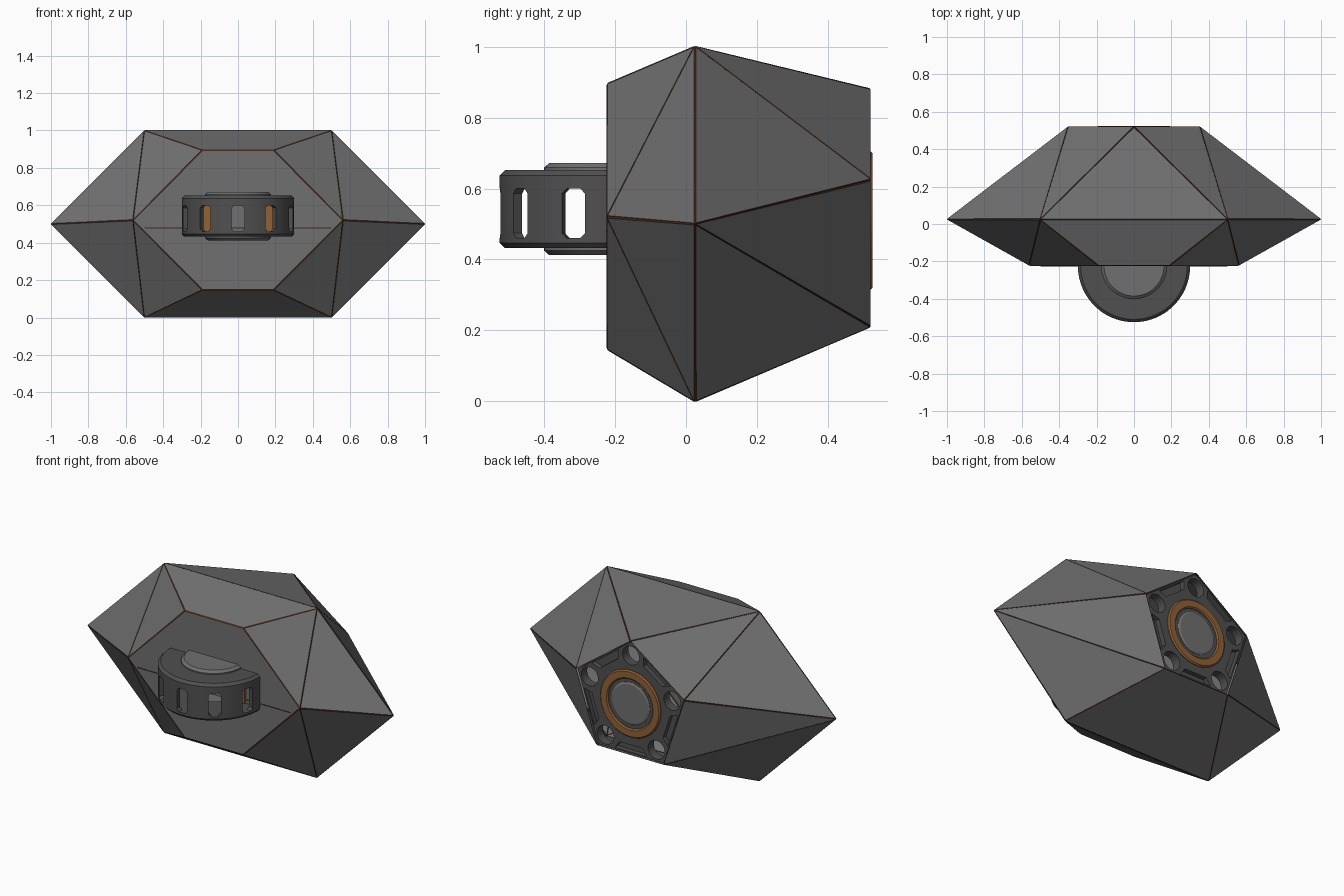
import bpy, bmesh
from math import sin, cos, pi, radians
from mathutils import Matrix, Vector

if "Cube" in bpy.data.objects:
    bpy.data.objects.remove(bpy.data.objects["Cube"])


def material(name, rgb):
    m = bpy.data.materials.new(name)
    m.diffuse_color = (*rgb, 1)
    m.use_nodes = True
    m.node_tree.nodes["Principled BSDF"].inputs["Base Color"].default_value = m.diffuse_color
    return m


COPPER = material("copper", (0.28, 0.12, 0.04))
SEAM = material("seam_brown", (0.06, 0.02, 0.012))
DARK = material("dark_grey", (0.08, 0.08, 0.08))
SHELL = material("shell_grey", (0.16, 0.16, 0.16))


def make(name, bm, mats=(), smooth=False):
    me = bpy.data.meshes.new(name)
    bm.to_mesh(me)
    bm.free()
    for m in mats:
        me.materials.append(m)
    ob = bpy.data.objects.new(name, me)
    bpy.context.collection.objects.link(ob)
    if smooth:
        for p in me.polygons:
            p.use_smooth = True
        me.set_sharp_from_angle(angle=radians(25))
    return ob


def lathe(name, profile, matrix, mat, n=60):
    """Revolve a closed (radius, height) profile around local z."""
    bm = bmesh.new()
    rings = [[bm.verts.new((r * cos(2 * pi * i / n), r * sin(2 * pi * i / n), z))
              for r, z in profile] for i in range(n)]
    k = len(profile)
    for i in range(n):
        a, b = rings[i], rings[(i + 1) % n]
        for j in range(k):
            l = (j + 1) % k
            if profile[j][0] or profile[l][0]:
                bm.faces.new((a[j], b[j], b[l], a[l]))
    bmesh.ops.remove_doubles(bm, verts=bm.verts, dist=1e-5)
    bmesh.ops.recalc_face_normals(bm, faces=bm.faces)
    bm.transform(matrix)
    return make(name, bm, [mat], True)


def prism(bm, pts, y0, y1):
    """Add a prism with an (x, z) outline between two y values."""
    a = [bm.verts.new((x, y0, z)) for x, z in pts]
    b = [bm.verts.new((x, y1, z)) for x, z in pts]
    faces = [bm.faces.new(a), bm.faces.new(b[::-1])]
    for i in range(len(pts)):
        j = (i + 1) % len(pts)
        faces.append(bm.faces.new((a[i], b[i], b[j], a[j])))
    bmesh.ops.recalc_face_normals(bm, faces=faces)


def cut(ob, cutter):
    cutter.hide_render = True
    cutter.hide_viewport = True
    cutter.display_type = 'WIRE'
    mod = ob.modifiers.new("cut", 'BOOLEAN')
    mod.object = cutter
    mod.solver = 'EXACT'


# Faceted body: front hexagon, wide middle hexagon, open back pentagon
ZP, RP = 0.51, 0.37
front = [(0.56, 0.52), (0.19, 0.895), (-0.19, 0.895), (-0.56, 0.52), (-0.19, 0.147), (0.19, 0.147)]
mid = [(1, 0.5), (0.5, 1), (-0.5, 1), (-1, 0.5), (-0.5, 0), (0.5, 0)]
penta = [(RP * sin(2 * pi * i / 5), ZP + RP * cos(2 * pi * i / 5)) for i in range(5)]
bm = bmesh.new()
F = [bm.verts.new((x, -0.222, z)) for x, z in front]
M = [bm.verts.new((x, 0.025, z)) for x, z in mid]
P = [bm.verts.new((x, 0.52, z)) for x, z in penta]
panels = [F,
          (F[0], M[0], M[1]), (F[0], M[1], F[1]), (F[1], M[1], M[2], F[2]),
          (F[2], M[2], F[3]), (F[3], M[2], M[3]), (F[3], M[3], M[4]),
          (F[3], M[4], F[4]), (F[4], M[4], M[5], F[5]), (F[5], M[5], F[0]),
          (F[0], M[5], M[0]),
          (M[1], P[0], M[2]), (M[1], P[1], P[0]), (M[0], P[1], M[1]),
          (M[0], P[2], P[1]), (M[5], P[2], M[0]), (M[5], M[4], P[3], P[2]),
          (M[4], M[3], P[3]), (M[3], P[4], P[3]), (M[3], M[2], P[4]), (M[2], P[0], P[4])]
for p in panels:
    bm.faces.new(p)
bmesh.ops.recalc_face_normals(bm, faces=bm.faces)
if sum(f.normal.dot(f.calc_center_median() - Vector((0, 0.1, 0.5))) for f in bm.faces) < 0:
    bmesh.ops.reverse_faces(bm, faces=bm.faces)
# Narrow seams around every panel
rims = bmesh.ops.inset_individual(bm, faces=bm.faces[:], thickness=0.005, depth=0.002)
for f in rims["faces"]:
    f.material_index = 0
inner = set(bm.faces) - set(rims["faces"])
grow = [f for f in bm.faces if f.calc_area() < 0.012]
for f in grow:
    f.material_index = 1
make("faceted_body", bm, [SHELL, SEAM])

# Seam line across the front face
bm = bmesh.new()
prism(bm, [(-0.5, 0.476), (0.5, 0.476), (0.5, 0.481), (-0.5, 0.481)], -0.226, -0.21)
make("front_seam", bm, [SEAM])

# Back plate with corner holes and edge pockets
bm = bmesh.new()
prism(bm, [(x * 0.985, ZP + (z - ZP) * 0.985) for x, z in penta], 0.46, 0.514)
plate = make("back_plate", bm, [DARK])
bm = bmesh.new()
for i in range(5):
    a = 2 * pi * i / 5
    cx, cz = 0.283 * sin(a), ZP + 0.283 * cos(a)
    prism(bm, [(cx + 0.055 * cos(2 * pi * k / 24), cz + 0.055 * sin(2 * pi * k / 24))
               for k in range(24)], 0.42, 0.56)
    a += pi / 5
    u, v = (sin(a), cos(a)), (cos(a), -sin(a))
    trap = [(-0.105, 0.287), (0.105, 0.287), (0.075, 0.245), (-0.075, 0.245)]
    prism(bm, [(u[0] * r + v[0] * t, ZP + u[1] * r + v[1] * t) for t, r in trap], 0.485, 0.56)
cut(plate, make("plate_cutter", bm))

# Copper ring and centre disc on the back
back = Matrix.Translation((0, 0, ZP)) @ Matrix.Rotation(-pi / 2, 4, 'X')
lathe("copper_ring", [(0.145, 0.50), (0.145, 0.518), (0.152, 0.525), (0.19, 0.525),
                      (0.197, 0.518), (0.197, 0.50)], back, COPPER)
lathe("centre_disc", [(0, 0.50), (0, 0.522), (0.115, 0.522), (0.125, 0.516), (0.125, 0.50)],
      back, SHELL)

# Front wheel: hollow drum half sunk into the body, with ten windows
hub = Matrix.Translation((0, -0.225, 0.542))
drum = lathe("front_drum", [(0.1, -0.11), (0.285, -0.11), (0.3, -0.095), (0.3, 0.095),
                            (0.285, 0.11), (0.1, 0.11), (0.1, 0.085), (0.27, 0.085),
                            (0.27, -0.085), (0.1, -0.085)], hub, DARK)
bm = bmesh.new()
w, h, c = 0.034, 0.07, 0.014
slot = [(w, c - h), (w, h - c), (w - c, h), (c - w, h), (-w, h - c), (-w, c - h), (c - w, -h), (w - c, -h)]
for i in range(10):
    n0 = len(bm.verts)
    prism(bm, slot, -0.36, -0.22)
    bm.verts.ensure_lookup_table()
    bmesh.ops.rotate(bm, verts=bm.verts[n0:], cent=(0, 0, 0),
                     matrix=Matrix.Rotation(2 * pi * i / 10, 3, 'Z'))
bm.transform(Matrix.Translation((0, -0.225, 0.53)))
cut(drum, make("window_cutter", bm))

# Raised caps above and below the drum
for s, name in ((1, "upper_cap"), (-1, "lower_cap")):
    lathe(name, [(0, 0.09 * s), (0.175, 0.09 * s), (0.175, 0.117 * s), (0.16, 0.13 * s),
                 (0, 0.13 * s)], hub, SHELL)

# Copper blocks seen through the windows
for s, name in ((1, "right_inner_block"), (-1, "left_inner_block")):
    bm = bmesh.new()
    prism(bm, [(s * 0.13, 0.46), (s * 0.21, 0.46), (s * 0.21, 0.57), (s * 0.19, 0.6), (s * 0.13, 0.6)],
          -0.24, -0.21)
    make(name, bm, [COPPER])
